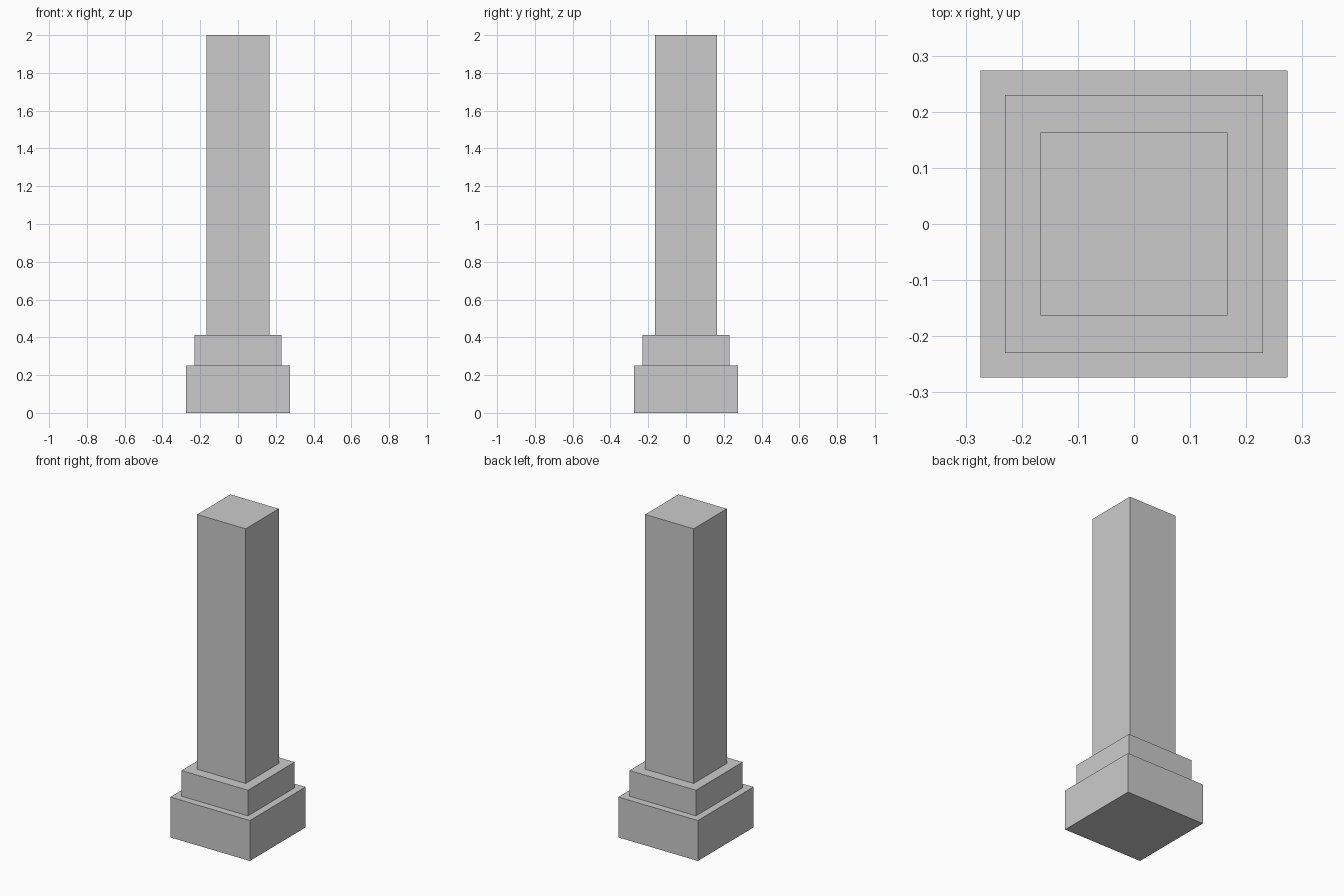
import bpy

if "Cube" in bpy.data.objects:
    bpy.data.objects.remove(bpy.data.objects["Cube"])


def block(name, width, depth, z0, z1):
    """Add a box centred on the z axis, spanning z0 to z1."""
    bpy.ops.mesh.primitive_cube_add(size=1, location=(0, 0, (z0 + z1) / 2))
    obj = bpy.context.object
    obj.name = name
    obj.scale = (width, depth, z1 - z0)
    bpy.ops.object.transform_apply(location=False, rotation=False, scale=True)
    return obj


# Wide bottom plinth
block("plinth", 0.548, 0.548, 0.0, 0.252)
# Narrower step on the plinth
block("upper_step", 0.459, 0.459, 0.252, 0.412)
# Tall square shaft, slightly wider than deep
block("shaft", 0.334, 0.327, 0.412, 2.0)
